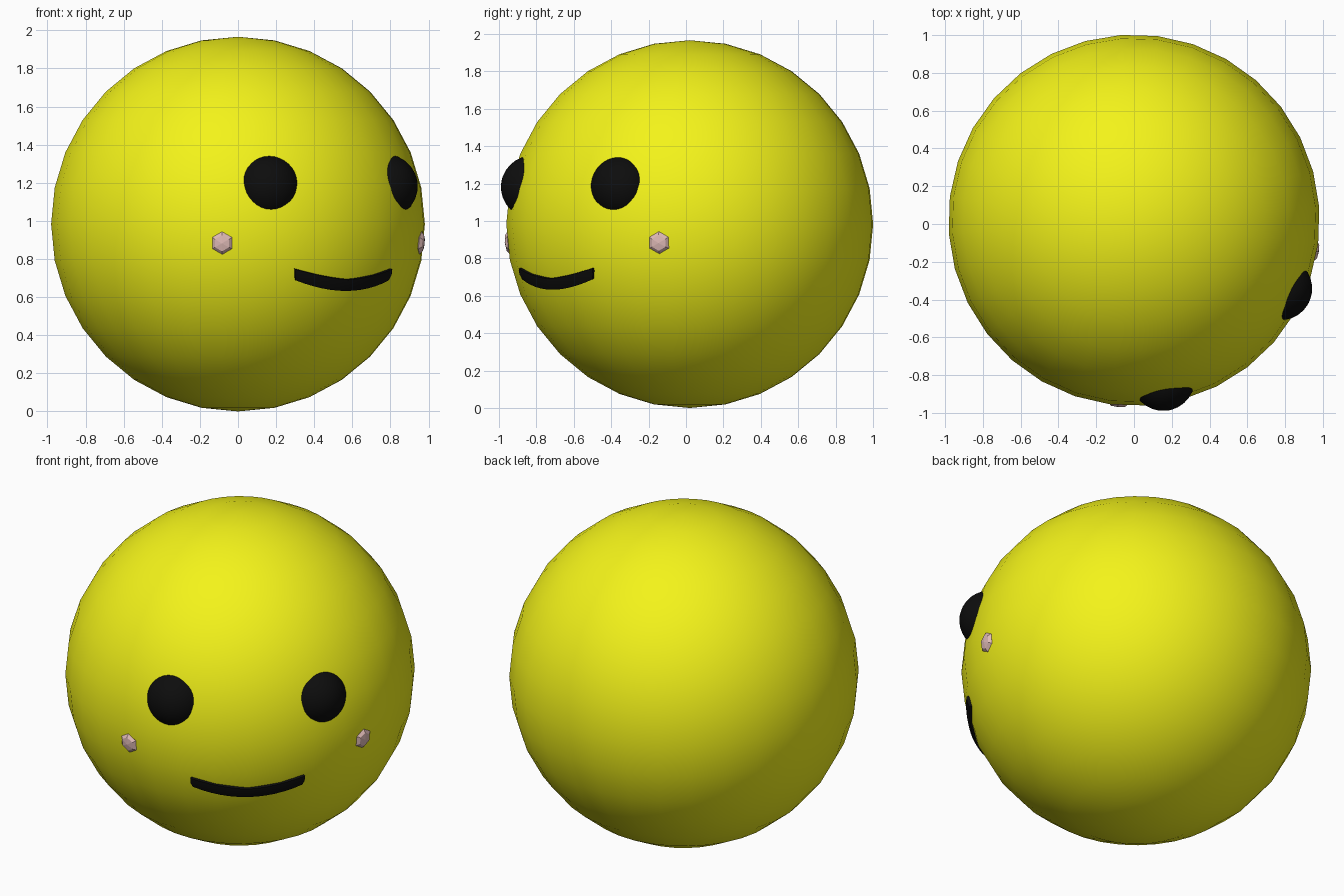
import bpy, bmesh, math
from mathutils import Vector

if "Cube" in bpy.data.objects:
    bpy.data.objects.remove(bpy.data.objects["Cube"])

R = 0.983                       # head radius
C = Vector((0, 0.02, R))        # head centre
FACE = math.radians(-52.3)      # heading of the face


def material(name, rgb):
    m = bpy.data.materials.new(name)
    m.diffuse_color = (*rgb, 1)
    m.use_nodes = True
    m.node_tree.nodes["Principled BSDF"].inputs["Base Color"].default_value = m.diffuse_color
    return m


yellow = material("yellow", (0.9, 0.9, 0.01))
black = material("black", (0.004, 0.004, 0.004))
pink = material("pink", (0.75, 0.5, 0.48))


def finish(ob, name, mat, angle):
    ob.name = name
    ob.data.materials.append(mat)
    bpy.ops.object.select_all(action='DESELECT')
    ob.select_set(True)
    bpy.context.view_layer.objects.active = ob
    bpy.ops.object.shade_smooth_by_angle(angle=math.radians(angle))


def ball(name, mat, loc, scale, segs, rings, normal=None, turn=0, angle=60):
    bpy.ops.mesh.primitive_uv_sphere_add(segments=segs, ring_count=rings, radius=1, location=loc)
    ob = bpy.context.object
    ob.scale = scale
    ob.rotation_euler = normal.to_track_quat('Z', 'Y').to_euler() if normal else (0, 0, turn)
    finish(ob, name, mat, angle)


def direction(offset, z, radius):
    # direction from the head centre to a point of the face at height z
    s = (z - C.z) / radius
    c = math.sqrt(1 - s * s)
    a = FACE + math.radians(offset)
    return Vector((c * math.cos(a), c * math.sin(a), s))


# Head
ball("head", yellow, C, (R, R, R), 32, 16, turn=FACE + math.pi / 2)

# Eyes and cheeks, mirrored about the face heading
for side, label in ((-1, "left"), (1, "right")):
    n = direction(27.3 * side, 1.205, R)
    ball("eye_" + label, black, C + n * 0.878, (0.168,) * 3, 32, 16, n)
    n = direction(42.6 * side, 0.883, R)
    ball("cheek_" + label, pink, C + n * 0.977, (0.06, 0.06, 0.021), 6, 4, n, angle=20)

# Mouth: curved strip hugging the head
bm = bmesh.new()
rows = []
N = 12
for i in range(N + 1):
    t = 2 * i / N - 1
    top = 0.693 + 0.055 * abs(t) ** 1.5
    low = 0.635 + 0.055 * t * t
    row = []
    for z, lift in ((low, -0.03), (low, 0.008), ((low + top) / 2, 0.012), (top, 0.008), (top, -0.03)):
        d = direction(19 * t * (1 + 0.03 * (z > 0.7)), z, R)
        row.append(bm.verts.new(C + d * (R + lift)))
    rows.append(row)
for a, b in zip(rows, rows[1:]):
    for k in range(5):
        j = (k + 1) % 5
        bm.faces.new((a[k], b[k], b[j], a[j]))
bm.faces.new(rows[0])
bm.faces.new(rows[-1])
bmesh.ops.recalc_face_normals(bm, faces=bm.faces)
mesh = bpy.data.meshes.new("mouth")
bm.to_mesh(mesh)
bm.free()
mouth = bpy.data.objects.new("mouth", mesh)
bpy.context.collection.objects.link(mouth)
finish(mouth, "mouth", black, 30)
